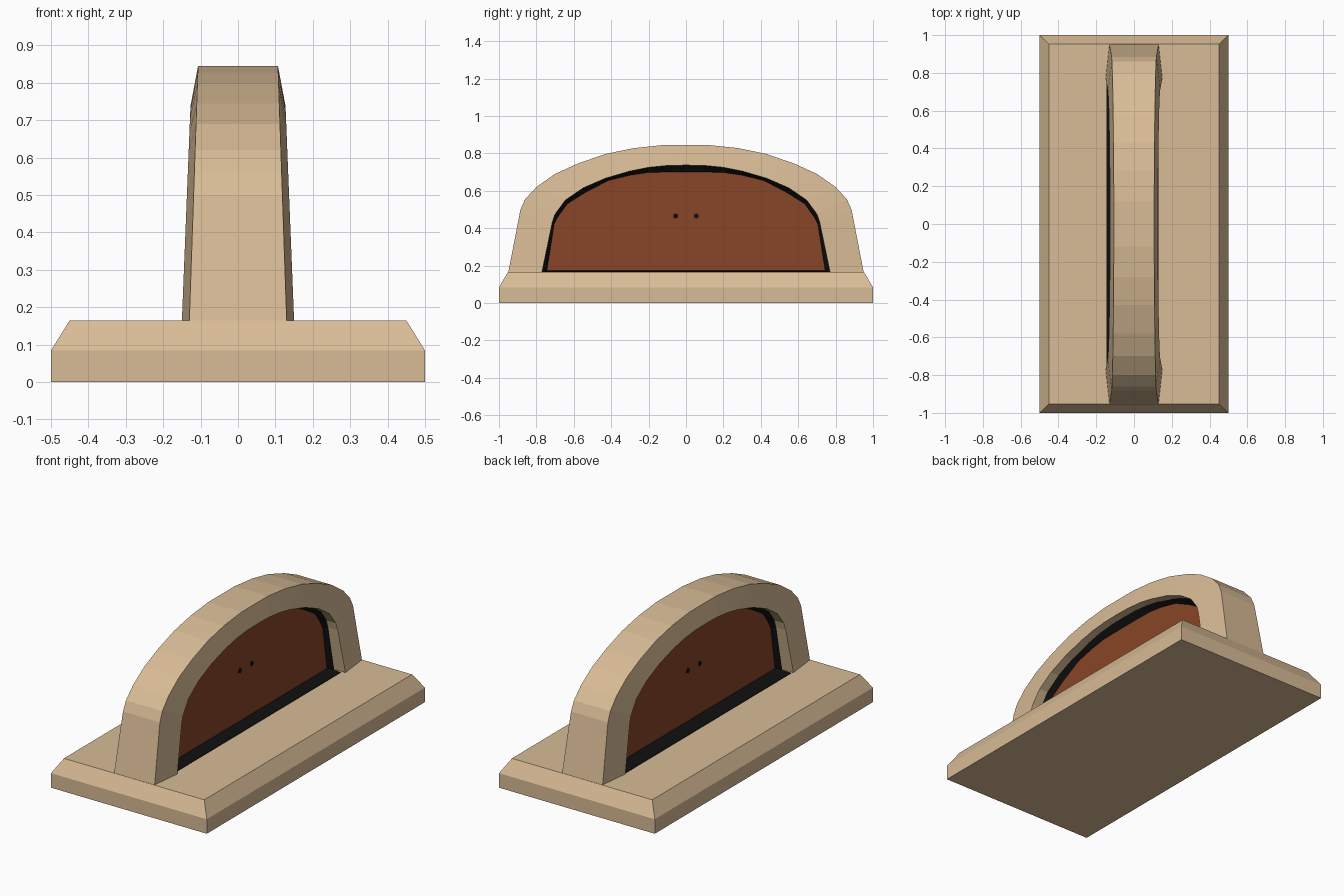
import bpy, bmesh, math
from mathutils import Matrix

if "Cube" in bpy.data.objects:
    bpy.data.objects.remove(bpy.data.objects["Cube"])


def material(name, color):
    m = bpy.data.materials.new(name)
    m.diffuse_color = (*color, 1)
    m.use_nodes = True
    m.node_tree.nodes["Principled BSDF"].inputs["Base Color"].default_value = m.diffuse_color
    return m


TAN = material("sandstone tan", (0.69, 0.50, 0.305))
BROWN = material("rust brown", (0.246, 0.06, 0.02))
BLACK = material("black", (0.005, 0.005, 0.005))


def finish(name, bm, mat):
    bmesh.ops.recalc_face_normals(bm, faces=bm.faces)
    me = bpy.data.meshes.new(name)
    bm.to_mesh(me)
    bm.free()
    me.materials.append(mat)
    ob = bpy.data.objects.new(name, me)
    bpy.context.collection.objects.link(ob)
    return ob


def loft(name, rings, mat):
    """Skin closed rings of equal size and cap both ends."""
    bm = bmesh.new()
    vs = [[bm.verts.new(p) for p in r] for r in rings]
    n = len(vs[0])
    for a, b in zip(vs, vs[1:]):
        for i in range(n):
            j = (i + 1) % n
            bm.faces.new((a[i], a[j], b[j], b[i]))
    bm.faces.new(vs[0])
    bm.faces.new(vs[-1])
    return finish(name, bm, mat)


def full(half):
    """Mirror a half profile (outside to centre) across y = 0."""
    return half + [(-y, z) for y, z in reversed(half[:-1])]


FLOOR = 0.165
outer = full([(.95, FLOOR), (.885, .5), (.86, .555), (.80, .62), (.70, .69),
              (.58, .745), (.43, .797), (.28, .828), (.12, .845), (0, .845)])
inner = full([(.77, FLOOR), (.715, .43), (.70, .475), (.645, .55), (.55, .615),
              (.43, .667), (.30, .705), (.20, .725), (.10, .735), (0, .737)])
panel = full([(.745, FLOOR), (.705, .42), (.685, .46), (.635, .53), (.54, .59),
              (.415, .655), (.30, .683), (.20, .698), (.10, .70), (0, .70)])

# base slab with bevelled top
loft("base", [[(sx * (.5 - d), sy * (1 - d * .96), z)
               for sx, sy in ((-1, -1), (1, -1), (1, 1), (-1, 1))]
              for z, d in ((0, 0), (.084, 0), (FLOOR, .05))], TAN)


# arch: wider on its inner rim, tapering upward
def arch_ring(o, i):
    wo = .13 - (o[1] - FLOOR) * .034
    wi = .15 - (i[1] - FLOOR) * .04
    return [(-wo, *o), (wo, *o), (wi, *i), (-wi, *i)]


loft("arch", [arch_ring(o, i) for o, i in zip(outer, inner)], TAN)

# panel filling the opening
PX = .05
loft("panel", [[(x, *p) for p in panel] for x in (-PX, PX)], BROWN)

# dark sealing bead between panel and arch
loft("seal", [[(-.078, *i), (.078, *i), (PX, *p), (-PX, *p)]
              for i, p in zip(inner, panel)], BLACK)

# dark strips on the floor along both sides of the panel
for side, reach in ((1, .13), (-1, .145)):
    loft("floor_strip", [[(side * PX, y, FLOOR - .003), (side * reach, y, FLOOR - .003),
                          (side * reach, y, FLOOR + .003), (side * PX, y, FLOOR + .008)]
                         for y in (-.755, .755)], BLACK)

# two small pegs showing on each side
for y in (-.055, .055):
    bm = bmesh.new()
    bmesh.ops.create_cone(bm, cap_ends=True, segments=8, radius1=.014, radius2=.014,
                          depth=2 * PX + .008,
                          matrix=Matrix.Translation((0, y, .465)) @ Matrix.Rotation(math.pi / 2, 4, 'Y'))
    finish("peg", bm, BLACK)
